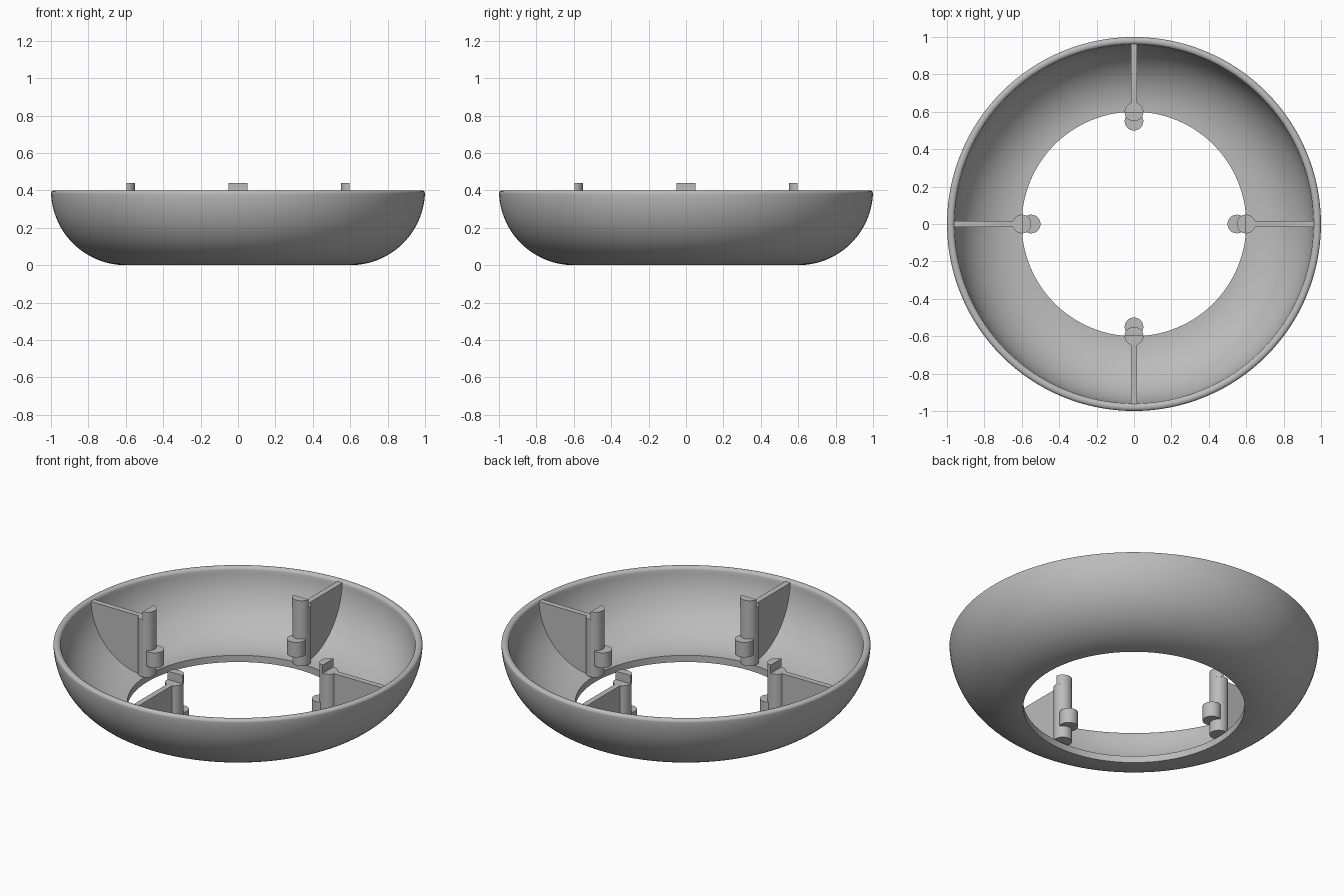
import bpy
import bmesh
from math import sin, cos, pi, radians
from mathutils import Matrix, Vector

cube = bpy.data.objects.get("Cube")
if cube:
    bpy.data.objects.remove(cube, do_unlink=True)

grey = bpy.data.materials.new("plain grey")
grey.use_nodes = True
colour = (0.5, 0.5, 0.5, 1)
grey.diffuse_color = colour
grey.node_tree.nodes["Principled BSDF"].inputs["Base Color"].default_value = colour

HOLE = 0.6     # radius of the central opening
HEIGHT = 0.4   # height of the bowl
WALL = 0.04    # wall thickness
TOP = 0.39     # top of the ribs and post shoulders


def finish(name, bm, turn=0.0, smooth=True):
    bmesh.ops.recalc_face_normals(bm, faces=bm.faces)
    mesh = bpy.data.meshes.new(name)
    bm.to_mesh(mesh)
    bm.free()
    mesh.materials.append(grey)
    obj = bpy.data.objects.new(name, mesh)
    bpy.context.collection.objects.link(obj)
    obj.rotation_euler.z = turn
    if smooth:
        bpy.ops.object.select_all(action="DESELECT")
        obj.select_set(True)
        bpy.context.view_layer.objects.active = obj
        bpy.ops.object.shade_smooth_by_angle(angle=radians(35))
    return obj


def arc(cx, cz, rx, rz, start, end, steps):
    angles = [radians(start + (end - start) * i / steps) for i in range(steps + 1)]
    return [(cx + rx * cos(a), cz + rz * sin(a)) for a in angles]


def prism(bm, points, offset):
    """Extrude a flat polygon along an offset into a closed solid."""
    face = bm.faces.new([bm.verts.new(p) for p in points])
    new = bmesh.ops.extrude_face_region(bm, geom=[face])["geom"]
    verts = [v for v in new if isinstance(v, bmesh.types.BMVert)]
    bmesh.ops.translate(bm, verts=verts, vec=offset)


def column(bm, radius, outline, z0, z1):
    prism(bm, [(radius + x, y, z0) for x, y in outline], Vector((0, 0, z1 - z0)))


# Ring bowl: quarter-round wall with a rounded rim, spun about z
outer = arc(HOLE, HEIGHT, HEIGHT, HEIGHT, -90, -2.5, 28)
rim = arc(0.98, 0.383, WALL / 2, 0.017, 0, 180, 10)
inner = arc(HOLE, HEIGHT, HEIGHT - WALL, HEIGHT - WALL, -2.5, -90, 28)
profile = outer + rim[1:-1] + inner
segments = 128
bm = bmesh.new()
rings = []
for i in range(segments):
    spin = Matrix.Rotation(2 * pi * i / segments, 3, "Z")
    rings.append([bm.verts.new(spin @ Vector((r, 0, z))) for r, z in profile])
for i, ring in enumerate(rings):
    following = rings[(i + 1) % segments]
    for j in range(len(profile)):
        k = (j + 1) % len(profile)
        bm.faces.new((ring[j], following[j], following[k], ring[k]))
finish("ring_bowl", bm)

# Four supports: rib, post with a raised half-round tab, and a short peg
full_round = arc(0, 0, 0.05, 0.05, 0, 360, 32)[:-1]
half_round = arc(-0.005, 0, 0.045, 0.05, 90, 270, 16)
for i, side in enumerate(("left", "back", "right", "front")):
    turn = i * pi / 2

    bm = bmesh.new()
    curve = arc(HOLE, HEIGHT, 0.37, 0.37, -88, -2, 20)
    edge = [(HOLE + 0.013, TOP)] + curve[:-1] + [(0.968, TOP)]
    prism(bm, [(r, -0.017, z) for r, z in edge], Vector((0, 0.034, 0)))
    finish(side + "_rib", bm, turn, smooth=False)

    bm = bmesh.new()
    column(bm, HOLE, full_round, 0.05, TOP)
    finish(side + "_post", bm, turn)

    bm = bmesh.new()
    column(bm, HOLE, half_round, TOP - 0.005, 0.44)
    finish(side + "_post_tab", bm, turn)

    bm = bmesh.new()
    column(bm, 0.55, full_round, 0.12, 0.21)
    finish(side + "_peg", bm, turn)
